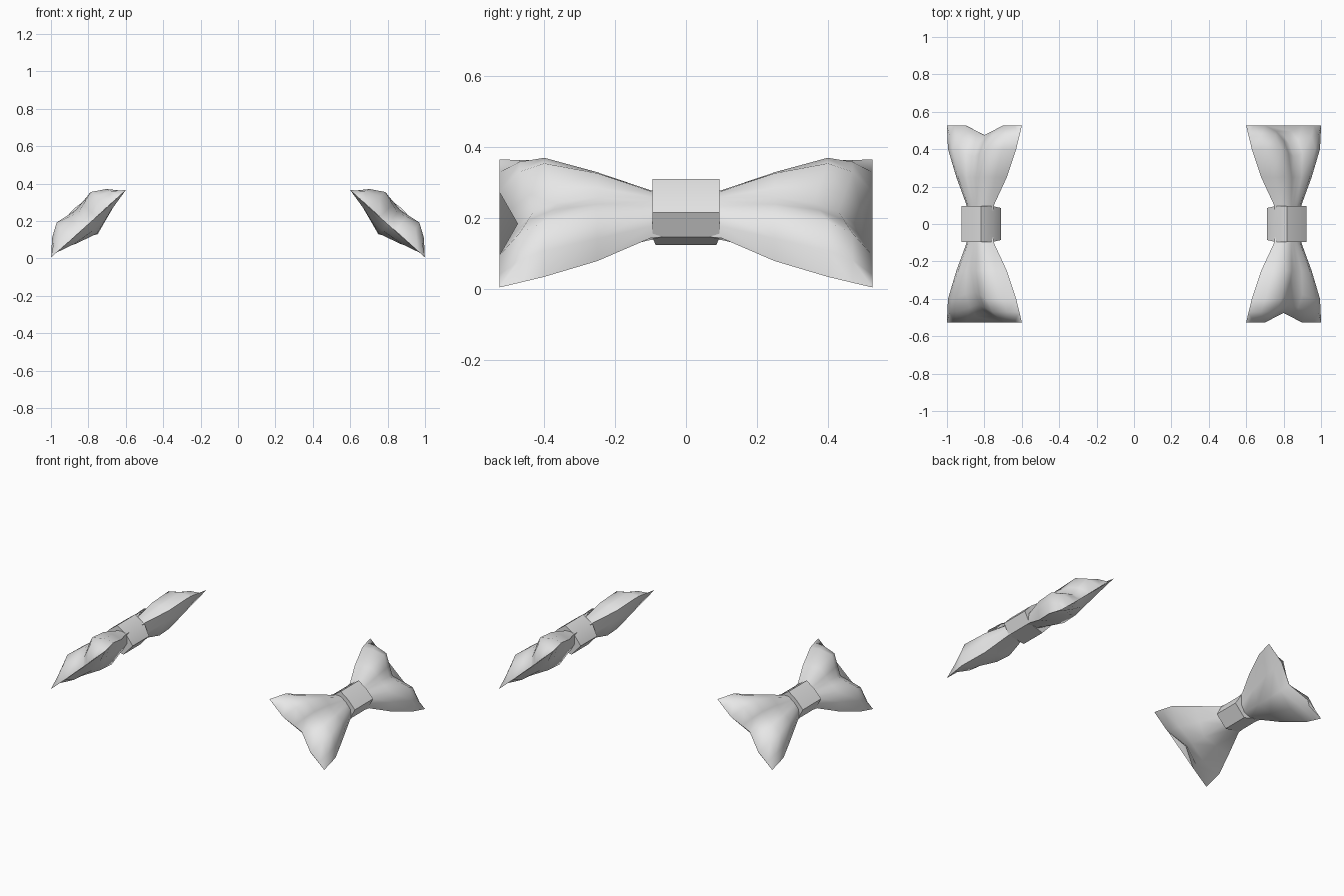
import bpy, bmesh, math

if "Cube" in bpy.data.objects:
    bpy.data.objects.remove(bpy.data.objects["Cube"])

grey = bpy.data.materials.new("light_grey_fabric")
grey.diffuse_color = (0.8, 0.8, 0.8, 1)
grey.use_nodes = True
grey.node_tree.nodes["Principled BSDF"].inputs["Base Color"].default_value = grey.diffuse_color

C = (0.8, 0.185)          # centre of the right bow in x, z
D = (0.743, -0.669)       # width direction
N = (0.669, 0.743)        # outward direction


def place(d, n, y, side):
    return (side * (C[0] + d * D[0] + n * N[0]), y, C[1] + d * D[1] + n * N[1])


def loft(name, rings, angle):
    bm = bmesh.new()
    loops = [[bm.verts.new(p) for p in r] for r in rings]
    k = len(loops[0])
    for a, b in zip(loops, loops[1:]):
        for i in range(k):
            j = (i + 1) % k
            bm.faces.new((a[i], a[j], b[j], b[i]))
    bm.faces.new(loops[0])
    bm.faces.new(loops[-1][::-1])
    bmesh.ops.remove_doubles(bm, verts=bm.verts, dist=0.0005)
    bmesh.ops.recalc_face_normals(bm, faces=bm.faces)
    me = bpy.data.meshes.new(name)
    bm.to_mesh(me)
    bm.free()
    ob = bpy.data.objects.new(name, me)
    bpy.context.collection.objects.link(ob)
    me.materials.append(grey)
    bpy.ops.object.select_all(action='DESELECT')
    ob.select_set(True)
    bpy.context.view_layer.objects.active = ob
    bpy.ops.object.shade_smooth_by_angle(angle=math.radians(angle))


# wing sections: y at edge, y at middle, half width, edge n,
#                lobe n, outer middle n, inner lobe n, inner middle n
SECTIONS = [
    (0.03, 0.03, 0.085, 0.03, 0.075, 0.08, -0.015, -0.025),
    (0.10, 0.10, 0.095, 0.03, 0.08, 0.085, -0.02, -0.035),
    (0.25, 0.25, 0.175, 0.015, 0.112, 0.10, -0.03, -0.075),
    (0.40, 0.36, 0.245, 0.018, 0.118, 0.08, -0.035, -0.07),
    (0.47, 0.43, 0.259, 0.008, 0.08, 0.045, -0.03, -0.045),
    (0.527, 0.475, 0.27, 0.0, 0.0, 0.0, -0.002, -0.002),
]


def wing_ring(sec, side, end):
    ye, ym, w, ne, nl, nm, il, im = sec
    outer = [(-1, ne), (-0.8, ne + (nl - ne) * 0.55), (-0.5, nl), (-0.2, nm + (nl - nm) * 0.4), (0, nm),
             (0.2, nm + (nl - nm) * 0.4), (0.5, nl), (0.8, ne + (nl - ne) * 0.55), (1, ne)]
    inner = [(0.5, il), (0, im), (-0.5, il)]
    pts = []
    for f, n in outer + inner:
        t = min(1, abs(f) / 0.5)      # notch runs between the two lobes
        pts.append(place(f * w, n, end * (ym + (ye - ym) * t), side))
    return pts


# knot section (width, outward)
KNOT = [(-0.09, 0.03), (-0.07, 0.105), (0, 0.112), (0.07, 0.105), (0.09, 0.03),
        (0.025, -0.06), (-0.075, -0.05)]


def knot_ring(side, y):
    return [place(d, n, y * (0.9 if n < 0 else 1), side) for d, n in KNOT]


for side, label in ((1, "right"), (-1, "left")):
    for end, where in ((1, "back"), (-1, "front")):
        loft(f"{label}_bow_{where}_wing", [wing_ring(s, side, end) for s in SECTIONS], 50)
    loft(f"{label}_bow_knot", [knot_ring(side, y) for y in (-0.095, 0, 0.095)], 50)
